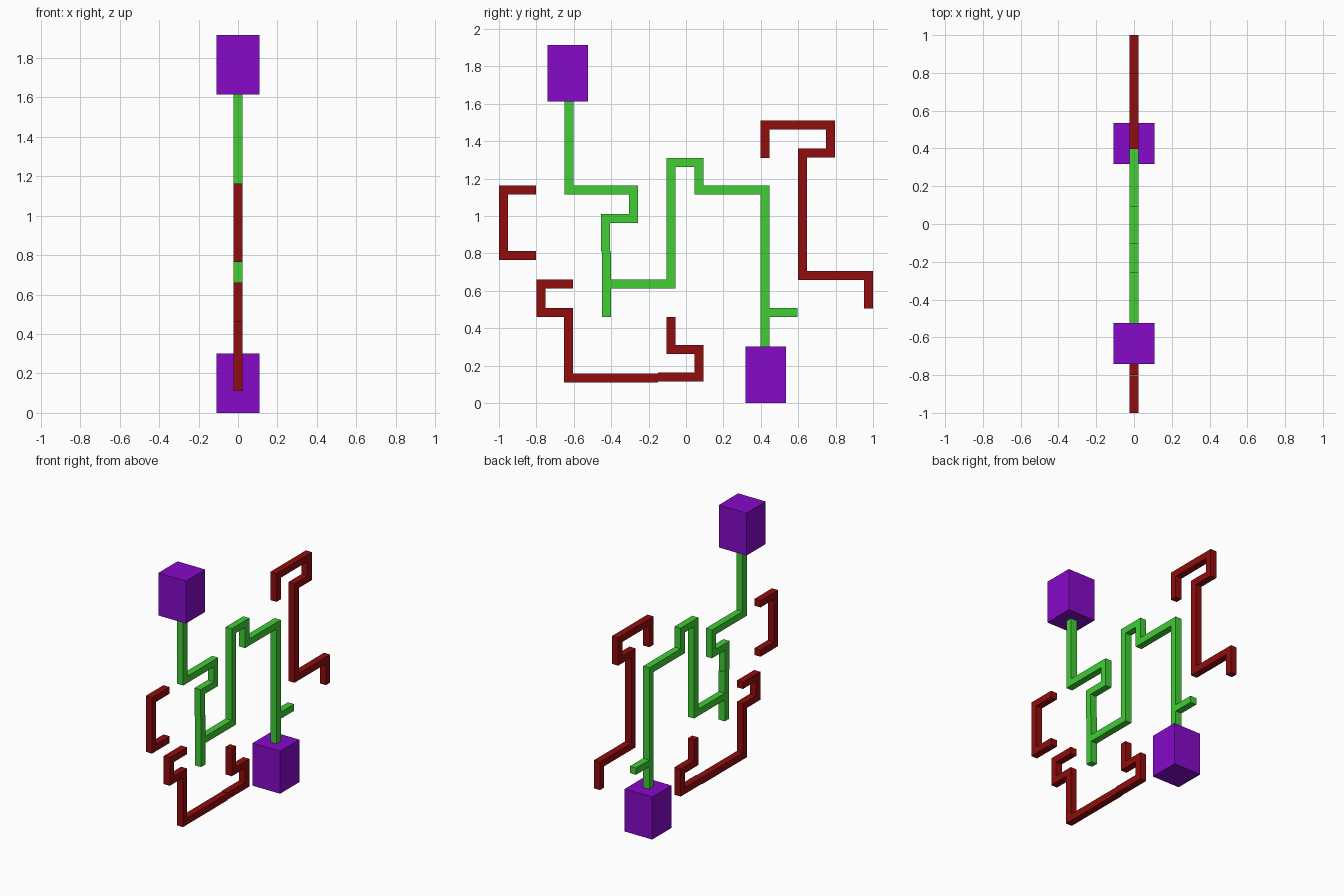
import bpy
import bmesh
from mathutils import Vector

cube = bpy.data.objects.get("Cube")
if cube:
    bpy.data.objects.remove(cube, do_unlink=True)

HALF = 0.024  # half thickness of every square bar


def make_material(name, rgb):
    mat = bpy.data.materials.new(name)
    mat.use_nodes = True
    mat.diffuse_color = (*rgb, 1)
    mat.node_tree.nodes["Principled BSDF"].inputs["Base Color"].default_value = (*rgb, 1)
    return mat


GREEN = make_material("green", (0.052, 0.61, 0.036))
RED = make_material("dark red", (0.28, 0.004, 0.004))
PURPLE = make_material("purple", (0.24, 0.003, 0.58))


def add_object(name, bm, mat):
    bmesh.ops.recalc_face_normals(bm, faces=bm.faces)
    mesh = bpy.data.meshes.new(name)
    bm.to_mesh(mesh)
    bm.free()
    mesh.materials.append(mat)
    obj = bpy.data.objects.new(name, mesh)
    bpy.context.collection.objects.link(obj)
    return obj


def bar(name, mat, points):
    """Sweep a square section along a (y, z) path with mitred corners."""
    pts = [Vector(p) for p in points]
    dirs = [(b - a).normalized() for a, b in zip(pts, pts[1:])]
    bm = bmesh.new()
    rings = []
    for i, p in enumerate(pts):
        d0, d1 = dirs[max(i - 1, 0)], dirs[min(i, len(dirs) - 1)]
        n0, n1 = Vector((-d0.y, d0.x)), Vector((-d1.y, d1.x))
        side = (n0 + n1) / (1 + n0.dot(n1)) * HALF
        rings.append([bm.verts.new((x * HALF, p.x + s * side.x, p.y + s * side.y))
                      for x, s in ((-1, -1), (1, -1), (1, 1), (-1, 1))])
    for a, b in zip(rings, rings[1:]):
        for k in range(4):
            j = (k + 1) % 4
            bm.faces.new((a[k], a[j], b[j], b[k]))
    bm.faces.new(rings[0])
    bm.faces.new(rings[-1])
    return add_object(name, bm, mat)


def block(name, y, z):
    """Upright end block centred on x = 0."""
    bm = bmesh.new()
    bmesh.ops.create_cube(bm, size=1)
    bmesh.ops.scale(bm, verts=bm.verts, vec=(0.216, 0.216, 0.302))
    bmesh.ops.translate(bm, verts=bm.verts, vec=(0, y, z))
    return add_object(name, bm, PURPLE)


# End blocks
block("upper_block", -0.632, 1.764)
block("lower_block", 0.426, 0.151)

# Main green route from block to block
bar("green_upper_route", GREEN, [(-0.625, 1.62), (-0.625, 1.14), (-0.28, 1.14),
                                 (-0.28, 0.987), (-0.43, 0.987), (-0.43, 0.81)])
bar("green_dead_end_post", GREEN, [(-0.425, 0.81), (-0.425, 0.46)])
bar("green_lower_route", GREEN, [(-0.402, 0.636), (-0.08, 0.636), (-0.08, 1.287),
                                 (0.07, 1.287), (0.07, 1.14), (0.422, 1.14), (0.422, 0.3)])
bar("green_side_stub", GREEN, [(0.445, 0.485), (0.595, 0.485)])

# Separate red dead-end routes
bar("red_front_bracket", RED, [(-0.802, 1.14), (-0.976, 1.14), (-0.976, 0.79), (-0.802, 0.79)])
bar("red_bottom_route_front", RED, [(-0.605, 0.636), (-0.776, 0.636), (-0.776, 0.485),
                                    (-0.628, 0.485), (-0.628, 0.135), (-0.15, 0.135)])
bar("red_bottom_route_back", RED, [(-0.15, 0.139), (0.07, 0.139), (0.07, 0.287),
                                   (-0.08, 0.287), (-0.08, 0.46)])
bar("red_back_route", RED, [(0.422, 1.31), (0.422, 1.487), (0.772, 1.487), (0.772, 1.337),
                            (0.624, 1.337), (0.624, 0.682), (0.976, 0.682), (0.976, 0.507)])
